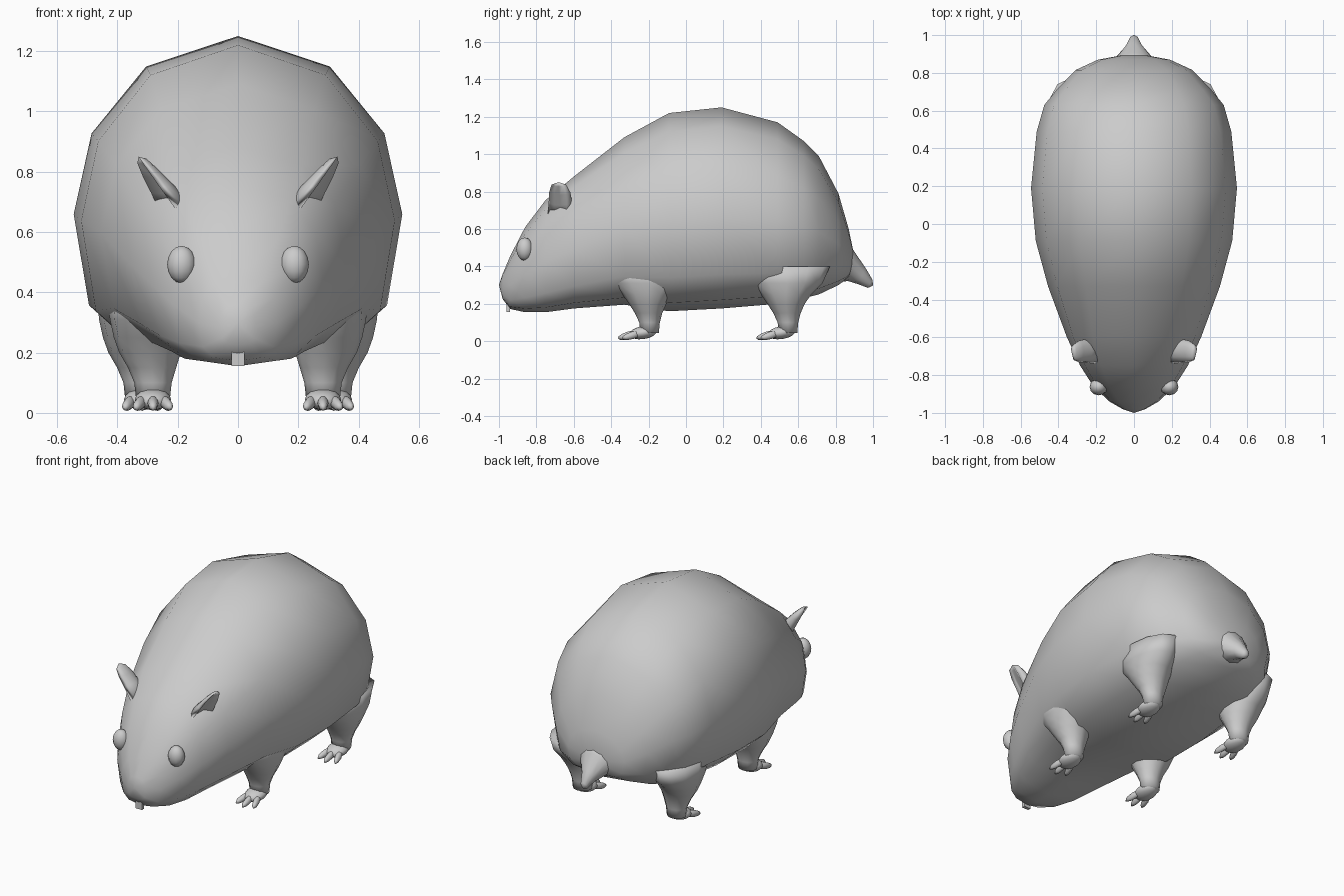
import bpy, bmesh
from math import sin, cos, pi, radians
from mathutils import Vector, Matrix

if "Cube" in bpy.data.objects:
    bpy.data.objects.remove(bpy.data.objects["Cube"])


def finish(name, bm, smooth=True):
    bmesh.ops.recalc_face_normals(bm, faces=bm.faces)
    me = bpy.data.meshes.new(name)
    bm.to_mesh(me)
    bm.free()
    for p in me.polygons:
        p.use_smooth = smooth
    ob = bpy.data.objects.new(name, me)
    bpy.context.collection.objects.link(ob)
    return ob


def loft(name, rings):
    """Skin a list of point rings; a ring of one point closes that end."""
    bm = bmesh.new()
    rows = [[bm.verts.new(p) for p in r] for r in rings]
    n = max(len(r) for r in rows)
    for a, b in zip(rows, rows[1:]):
        for i in range(n):
            j = (i + 1) % n
            f = [a[i % len(a)], a[j % len(a)], b[j % len(b)], b[i % len(b)]]
            bm.faces.new(list(dict.fromkeys(f)))
    for r in (rows[0], rows[-1]):
        if len(r) > 2:
            bm.faces.new(r)
    return finish(name, bm)


def ellipsoid(name, loc, size, rot_z=0, tilt=0, u=12, v=8):
    bm = bmesh.new()
    m = (Matrix.Translation(loc) @ Matrix.Rotation(rot_z, 4, 'Z')
         @ Matrix.Rotation(tilt, 4, 'X') @ Matrix.Diagonal((*size, 1)))
    bmesh.ops.create_uvsphere(bm, u_segments=u, v_segments=v, radius=1, matrix=m)
    return finish(name, bm)


def ellipse(c, u, v, n=12):
    c, u, v = Vector(c), Vector(u), Vector(v)
    return [c + u * cos(2 * pi * i / n) + v * sin(2 * pi * i / n) for i in range(n)]


# Body and head: y, top, bottom, half width
profile = [
    (-.98, .36, .225, .06), (-.94, .455, .172, .13), (-.86, .61, .155, .215),
    (-.75, .755, .155, .285), (-.6, .88, .175, .355), (-.33, 1.09, .195, .455),
    (-.09, 1.22, .16, .52), (.19, 1.25, .175, .545), (.49, 1.17, .20, .515),
    (.63, 1.07, .23, .475), (.71, .99, .25, .41), (.815, .79, .30, .31),
    (.87, .60, .34, .19)]


def spow(v, e):
    return abs(v) ** e * (1 if v >= 0 else -1)


def body_ring(y, top, bot, w):
    """Round above, squarer below; the face is a little squarer on top too."""
    mid = bot + .45 * (top - bot)
    angles = [0, 34, 63, 90, 120, 150]
    angles += [180] + [360 - a for a in angles[:0:-1]]
    pts = []
    for a in angles:
        s, c = sin(radians(a)), cos(radians(a))
        e = .68 if c < -.01 else (.85 if y < -.5 else 1)
        pts.append((w * spow(s, e), y, mid + spow(c, e) * ((top - mid) if c > 0 else (mid - bot))))
    return pts


loft("body", [[(0, -1, .30)]] + [body_ring(*p) for p in profile] + [[(0, .905, .43)]])

# Tail
loft("tail", [ellipse((0, .82, .43), (.15, 0, 0), (0, .03, .12)),
              ellipse((0, .885, .397), (.095, 0, 0), (0, .02, .075)),
              ellipse((0, .94, .348), (.045, 0, 0), (0, .02, .043)),
              ellipse((0, .985, .307), (.022, 0, 0), (0, .012, .022)),
              [(0, 1.0, .298)]])

# Front teeth
bm = bmesh.new()
bmesh.ops.create_cube(bm, size=1, matrix=Matrix.Translation((0, -.95, .185))
                      @ Matrix.Diagonal((.044, .02, .06, 1)))
finish("teeth", bm, smooth=False)

# Legs flare into the belly: z, x, y offset, x radius, y radius
leg = [(.40, .325, .015, .125, .23), (.31, .325, .015, .118, .19), (.25, .315, .01, .115, .135),
       (.20, .31, .01, .102, .10), (.15, .303, .015, .08, .073), (.10, .30, .02, .062, .055),
       (.045, .30, .02, .056, .05)]

for side, label in ((-1, "right"), (1, "left")):
    for end, y0, dx in (("front", -.215, -.018), ("hind", .525, .018)):
        name = f"{end}_{label}"
        loft(name + "_leg", [ellipse((side * (x + dx), y0 + dy, z), (rx, 0, 0), (0, ry, 0))
                             for z, x, dy, rx, ry in leg])
        fx = side * (.30 + dx)
        # Foot pad and splayed toes
        ellipsoid(name + "_foot", (fx, y0 - .015, .045), (.06, .075, .034), tilt=radians(8))
        for k in (-1, 0, 1):
            ellipsoid(f"{name}_toe", (fx + k * .043, y0 - .09 + abs(k) * .02, .032),
                      (.018, .062, .02), k * radians(16), radians(16), u=8, v=6)

    # Eye
    ellipsoid(f"{label}_eye", (side * .187, -.862, .492), (.048, .045, .062))

    # Ear: blade standing out from the head, outer side pulled in to form a cup
    sections = [(.21, -.67, .68, .05, .07), (.257, -.672, .745, .036, .062),
                (.292, -.675, .795, .027, .057), (.32, -.68, .835, .016, .04)]
    rings = []
    for x, y, z, r, d in sections:
        ring = ellipse((side * x, y, z), (side * r, 0, -.5 * r), (0, d, 0))
        for i in (11, 0, 10):
            ring[i].x -= side * r * 1.3
        rings.append(ring)
    loft(f"{label}_ear", rings + [[(side * .33, -.68, .85)]])
